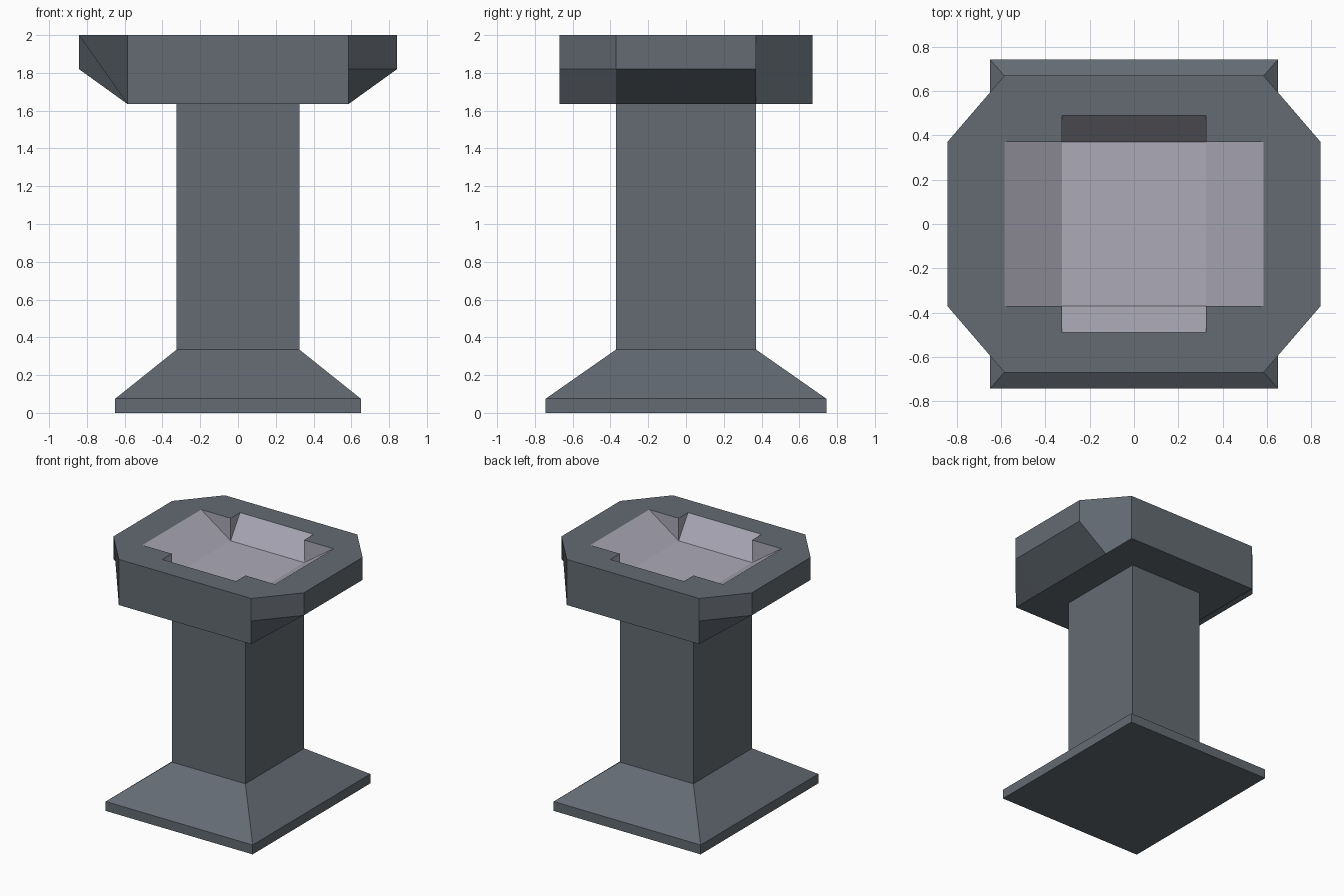
import bpy, bmesh
from mathutils import Matrix

if "Cube" in bpy.data.objects:
    bpy.data.objects.remove(bpy.data.objects["Cube"])


def material(name, rgb):
    m = bpy.data.materials.new(name)
    m.diffuse_color = (*rgb, 1)
    m.use_nodes = True
    m.node_tree.nodes["Principled BSDF"].inputs["Base Color"].default_value = m.diffuse_color
    return m


slate = material("slate_grey", (0.127, 0.147, 0.171))
lilac = material("pale_lilac", (0.413, 0.402, 0.477))


def finish(name, bm, mats):
    bmesh.ops.remove_doubles(bm, verts=bm.verts, dist=0.0005)
    bmesh.ops.recalc_face_normals(bm, faces=bm.faces)
    me = bpy.data.meshes.new(name)
    bm.to_mesh(me)
    bm.free()
    for m in mats:
        me.materials.append(m)
    ob = bpy.data.objects.new(name, me)
    bpy.context.collection.objects.link(ob)
    return ob


# Foot plate, flare and column: stacked rectangular rings
bm = bmesh.new()
rings = []
for x, y, z in [(0.65, 0.743, 0), (0.65, 0.743, 0.075),
                (0.325, 0.371, 0.335), (0.325, 0.371, 1.635)]:
    rings.append([bm.verts.new((sx * x, sy * y, z))
                  for sx, sy in ((-1, -1), (1, -1), (1, 1), (-1, 1))])
for a, b in zip(rings, rings[1:]):
    for i in range(4):
        j = (i + 1) % 4
        bm.faces.new((a[i], a[j], b[j], b[i]))
bm.faces.new(rings[0][::-1])
bm.faces.new(rings[-1])
finish("pedestal", bm, [slate])

# Head: the right half is drawn, then turned 180 degrees for the left half
bm = bmesh.new()
X, W, Y, S = 0.585, 0.842, 0.67, 0.371     # body, wing, depth, wing depth
B, M, T = 1.635, 1.82, 2.0                 # bottom, middle, top
CX, CY = 0.325, 0.49                       # basin floor half width, arm end


def face(pts, mat=0):
    f = bm.faces.new([bm.verts.new(p) for p in pts])
    f.material_index = mat


# rim with cross-shaped opening
rim = [(0, -Y), (X, -Y), (W, -S), (W, S), (X, Y), (0, Y), (0, CY), (CX, CY),
       (CX, S), (X, S), (X, -S), (CX, -S), (CX, -CY), (0, -CY)]
face([(x, y, T) for x, y in rim])
# outer walls, underside and sloped wing
face([(0, -Y, B), (X, -Y, B), (X, -Y, M), (X, -Y, T), (0, -Y, T)])
face([(0, Y, B), (0, Y, T), (X, Y, T), (X, Y, B)])
face([(W, -S, M), (W, S, M), (W, S, T), (W, -S, T)])
face([(X, -S, B), (X, S, B), (W, S, M), (W, -S, M)])
face([(0, -Y, B), (0, Y, B), (X, Y, B), (X, S, B), (X, -S, B), (X, -Y, B)])
# corner chamfers
face([(X, Y, T), (W, S, T), (W, S, M), (X, S, B), (X, Y, B)])
face([(X, -Y, M), (W, -S, M), (W, -S, T), (X, -Y, T)])
face([(X, -Y, B), (X, -S, B), (W, -S, M), (X, -Y, M)])
# basin floor, side ramp, end ramps and notch walls
face([(0, -S, M), (CX, -S, M), (CX, S, M), (0, S, M)], 1)
face([(CX, -S, M), (X, -S, T), (X, S, T), (CX, S, M)], 1)
for s in (-1, 1):
    face([(0, s * S, M), (CX, s * S, M), (CX, s * CY, T), (0, s * CY, T)], 1)
    face([(CX, s * S, M), (X, s * S, T), (CX, s * S, T)], 1)
    face([(CX, s * S, M), (CX, s * S, T), (CX, s * CY, T)], 1)

dup = bmesh.ops.duplicate(bm, geom=bm.verts[:] + bm.edges[:] + bm.faces[:])
bmesh.ops.rotate(bm, cent=(0, 0, 0), matrix=Matrix.Rotation(3.14159265, 3, 'Z'),
                 verts=[g for g in dup["geom"] if isinstance(g, bmesh.types.BMVert)])
finish("basin_head", bm, [slate, lilac])
